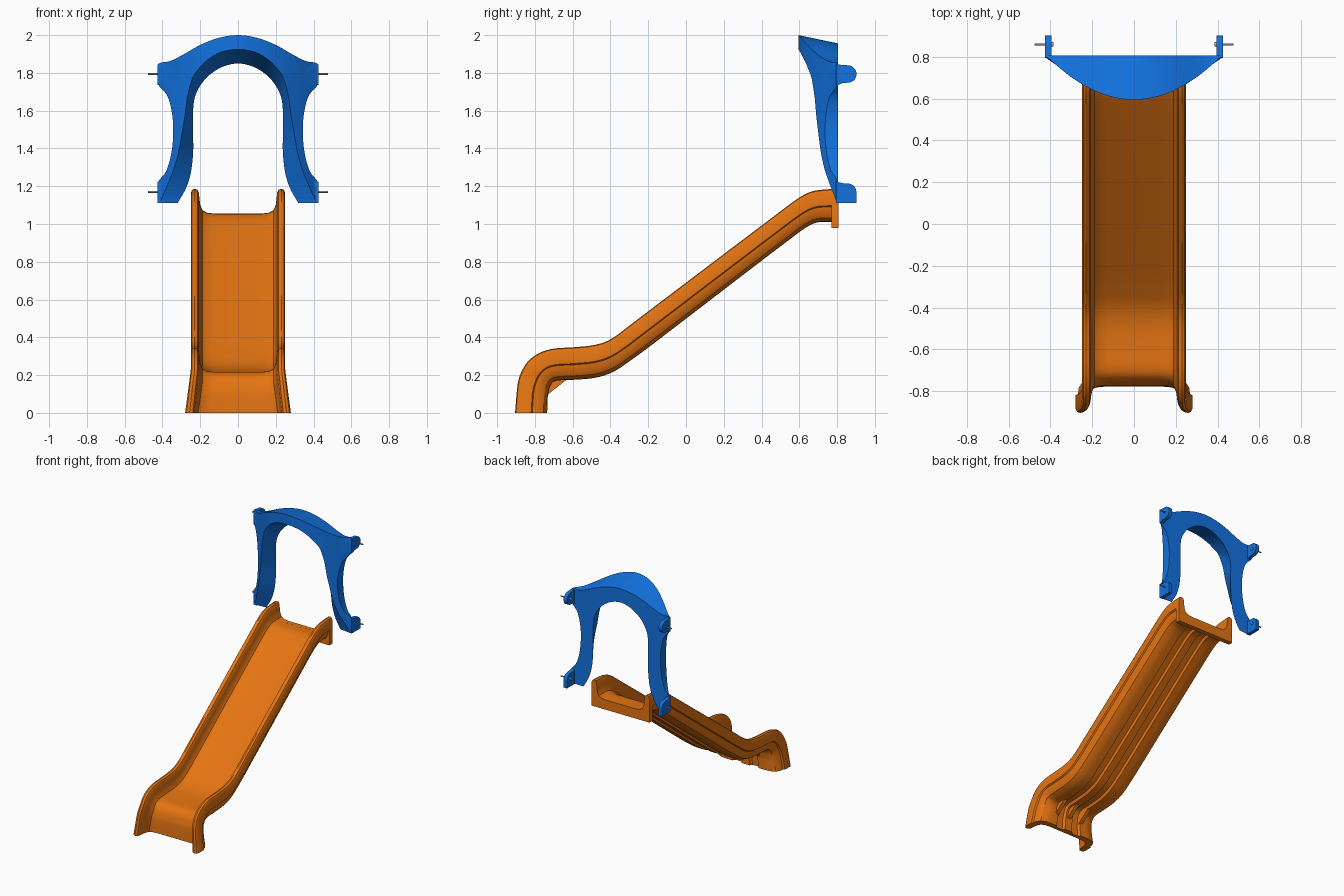
import bpy, bmesh, math
from mathutils import Vector, Matrix

if "Cube" in bpy.data.objects:
    bpy.data.objects.remove(bpy.data.objects["Cube"])


def material(name, rgb):
    m = bpy.data.materials.new(name)
    m.diffuse_color = (*rgb, 1)
    m.use_nodes = True
    m.node_tree.nodes["Principled BSDF"].inputs["Base Color"].default_value = m.diffuse_color
    return m


ORANGE = material("orange plastic", (0.78, 0.175, 0.006))
BLUE = material("blue plastic", (0.006, 0.17, 0.75))
GREY = material("grey metal", (0.4, 0.4, 0.4))


def finish(name, bm, mat, angle=32):
    bmesh.ops.recalc_face_normals(bm, faces=bm.faces)
    me = bpy.data.meshes.new(name)
    bm.to_mesh(me)
    bm.free()
    me.materials.append(mat)
    ob = bpy.data.objects.new(name, me)
    bpy.context.collection.objects.link(ob)
    bpy.ops.object.select_all(action='DESELECT')
    ob.select_set(True)
    bpy.context.view_layer.objects.active = ob
    bpy.ops.object.shade_smooth_by_angle(angle=math.radians(angle))
    return ob


def smooth(rows, sub):
    """Smooth curve through rows of numbers, spaced by chord length."""
    p = [Vector(r) for r in rows]
    d = [(b - a).length for a, b in zip(p, p[1:])]
    n = len(p)
    tan = []
    for i in range(n):
        lo, hi = max(i - 1, 0), min(i + 1, n - 1)
        tan.append((p[hi] - p[lo]) / sum(d[lo:hi]))
    out = []
    for i in range(n - 1):
        for k in range(sub):
            t = k / sub
            h = t * t * (3 - 2 * t)
            out.append(p[i] * (1 - h) + p[i + 1] * h
                       + tan[i] * d[i] * t * (1 - t) ** 2
                       - tan[i + 1] * d[i] * t * t * (1 - t))
    return out + [p[-1]]


def loft(name, rings, mat, angle=32):
    bm = bmesh.new()
    vs = [[bm.verts.new(c) for c in r] for r in rings]
    n = len(vs[0])
    for a, b in zip(vs, vs[1:]):
        for i in range(n):
            j = (i + 1) % n
            bm.faces.new((a[i], a[j], b[j], b[i]))
    bm.faces.new(vs[0])
    bm.faces.new(vs[-1][::-1])
    return finish(name, bm, mat, angle)


def mirrored(half):
    """Close a half outline whose ends lie on x = 0."""
    return half + [(-x, t) for x, t in half[-2:0:-1]]


# Slide chute: cross-section (x, height fraction) swept along the side profile
bed = [(0, .26), (.13, .26), (.165, .285), (.188, .36), (.199, .5), (.204, .7),
       (.207, .88), (.214, .97), (.229, 1), (.243, .97), (.25, .88)]
under = [(.25, .5), (.239, .46), (.237, .3), (.22, .12), (.185, .02), (.15, 0),
         (.1, 0), (.09, .12), (.04, .12), (.03, 0), (0, 0)]
section = mirrored(bed + under)
# rail edge y, z then underside y, z
side = [(.805, 1.185, .805, 1.01), (.74, 1.183, .745, 1.01),
        (.665, 1.172, .705, 1.01), (.60, 1.14, .665, .998),
        (.50, 1.067, .589, .949), (-.30, .462, -.21, .338),
        (-.37, .408, -.29, .28), (-.43, .375, -.38, .22),
        (-.50, .357, -.475, .187), (-.60, .347, -.60, .175),
        (-.70, .34, -.675, .172), (-.77, .32, -.705, .163),
        (-.83, .28, -.72, .14), (-.87, .22, -.727, .11),
        (-.89, .16, -.732, .08), (-.905, 0, -.735, 0)]
rings = []
for ty, tz, by, bz in smooth(side, 5):
    flare = 1 + .12 * max(0, .24 - tz) / .24 if ty < 0 else 1
    rings.append([(x * flare, by + (ty - by) * t, bz + (tz - bz) * t)
                  for x, t in section])
loft("slide_chute", rings, ORANGE)

# Mounting flange at the top of the slide
flange = mirrored([(x, 1.01 + .176 * t) for x, t in bed] + [(.25, .98), (0, .98)])
loft("top_flange", [[(x, y, z) for x, z in flange] for y in (.77, .807)], ORANGE)

# Triangular ribs behind the foot
for i, x in enumerate((-.125, -.015, .095)):
    tri = [(-.74, .09), (-.62, .185), (-.74, .185)]
    loft("foot_rib_%d" % i, [[(u, y, z) for y, z in tri] for u in (x, x + .03)], ORANGE)

# Arch: outer edge x, z; front inner edge x, z; back inner edge x, z (half)
arch = [(0, 2, 0, 1.925, 0, 1.85), (.10, 1.986, .09, 1.91, .08, 1.833),
        (.20, 1.948, .16, 1.87, .15, 1.79), (.29, 1.897, .205, 1.825, .195, 1.74),
        (.36, 1.862, .235, 1.785, .222, 1.69), (.425, 1.845, .25, 1.745, .232, 1.655),
        (.425, 1.745, .268, 1.67, .237, 1.61), (.375, 1.68, .275, 1.62, .237, 1.57),
        (.35, 1.59, .283, 1.56, .237, 1.52), (.343, 1.49, .297, 1.48, .237, 1.45),
        (.352, 1.38, .315, 1.38, .238, 1.37), (.38, 1.28, .34, 1.29, .25, 1.27),
        (.425, 1.215, .37, 1.215, .275, 1.19), (.425, 1.11, .415, 1.11, .32, 1.11)]
BACK = .806
full = [(-a, b, -c, d, -e, f) for a, b, c, d, e, f in arch[:0:-1]] + arch
rings = []
for ox, oz, fx, fz, bx, bz in smooth(full, 4):
    ox = max(-.425, min(.425, ox))
    oz, fz, bz = (max(v, 1.11) for v in (oz, fz, bz))
    front = []
    for k in range(5):
        x, z = ox + (fx - ox) * k / 4, oz + (fz - oz) * k / 4
        front.append((x, min(.595 + 1.2 * x * x, BACK - .008), z))
    drop = .21 * (BACK - front[0][1]) if oz > 1.8 else 0
    rings.append([(ox, BACK, oz - drop)] + front + [(bx, BACK, bz)])
loft("arch_hood", rings, BLUE, 35)


# Bolt tabs and pins
def arc(cy, cz, r, a0, a1, n=10):
    return [(cy + r * math.cos(math.radians(a0 + (a1 - a0) * i / n)),
             cz + r * math.sin(math.radians(a0 + (a1 - a0) * i / n)))
            for i in range(n + 1)]


upper_tab = [(.795, 1.735), (.812, 1.738), (.83, 1.747)] + \
    arc(.857, 1.794, .046, -90, 90) + [(.83, 1.842), (.795, 1.845)]
lower_tab = [(.795, 1.11), (.902, 1.11)] + \
    arc(.856, 1.168, .046, 0, 90) + [(.83, 1.216), (.795, 1.225)]
for side_name, s in (("left", -1), ("right", 1)):
    for level, tab, z in (("upper", upper_tab, 1.794), ("lower", lower_tab, 1.17)):
        loft(f"{level}_{side_name}_tab",
             [[(s * x, y, h) for y, h in tab] for x in (.396, .425)], BLUE)
        bm = bmesh.new()
        for x, length, r in ((.432, .09, .005), (.393, .014, .011)):
            bmesh.ops.create_cone(
                bm, cap_ends=True, segments=16, radius1=r, radius2=r, depth=length,
                matrix=Matrix.Translation((s * x, .86, z)) @ Matrix.Rotation(math.pi / 2, 4, 'Y'))
        finish(f"{level}_{side_name}_bolt", bm, GREY)
